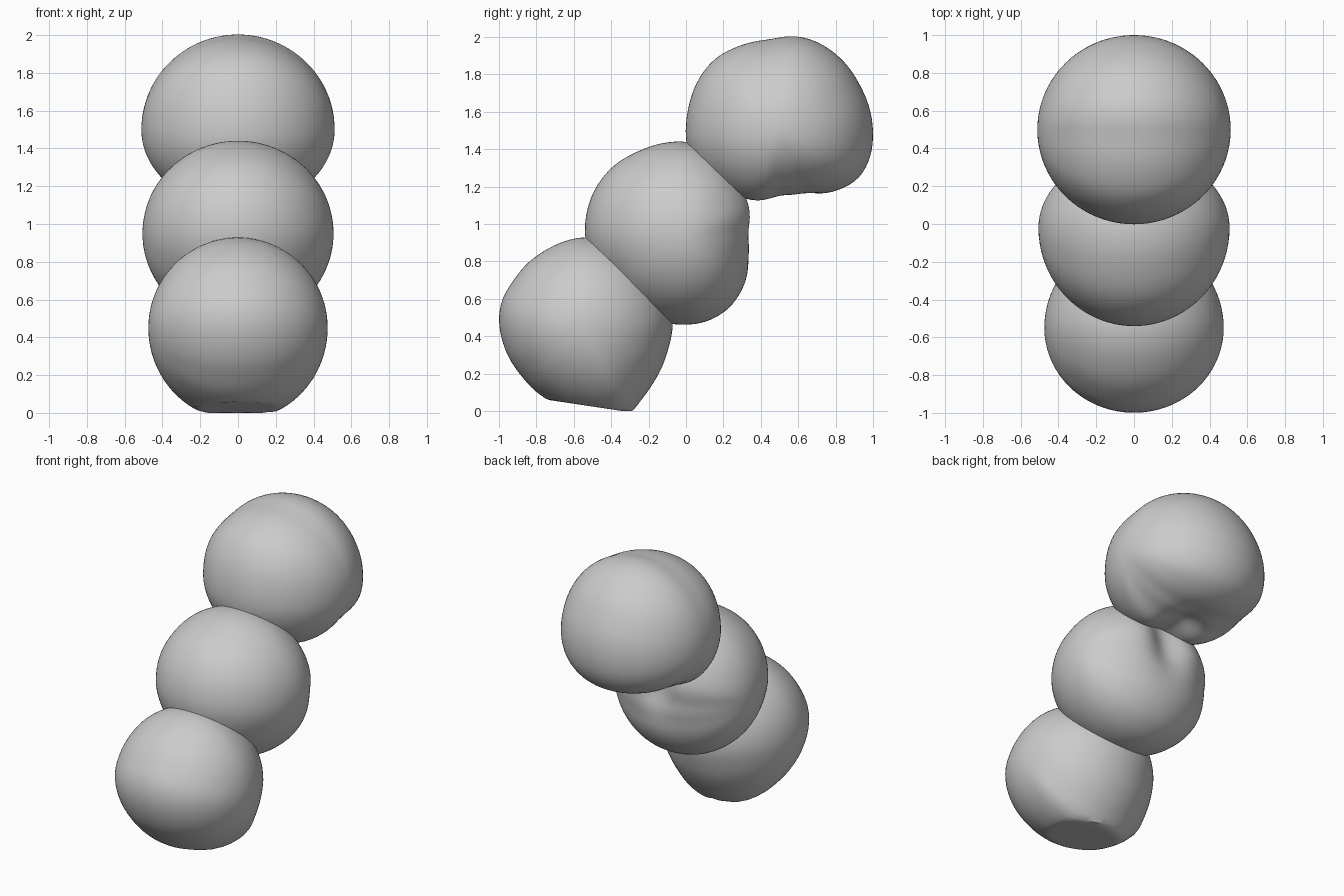
import bpy
import bmesh
import math

if "Cube" in bpy.data.objects:
    bpy.data.objects.remove(bpy.data.objects["Cube"])


def radius_function(points, cy, cz):
    """Smoothed polar radius of a side profile (y, z) about its centre."""
    polar = sorted((math.atan2(z - cz, y - cy), math.hypot(y - cy, z - cz)) for y, z in points)
    full = 2 * math.pi
    ring = [(polar[-1][0] - full, polar[-1][1])] + polar + [(polar[0][0] + full, polar[0][1])]

    def linear(a):
        a = (a + math.pi) % full - math.pi
        for (a0, r0), (a1, r1) in zip(ring, ring[1:]):
            if a0 <= a <= a1:
                return r0 + (r1 - r0) * (a - a0) / max(a1 - a0, 1e-6)
        return ring[-1][1]

    return lambda a: sum(linear(a + k * 0.045) for k in (-2, -1, 0, 1, 2)) / 5


def blob(name, centre, half_width, points, adjust):
    cy, cz = centre
    radius = radius_function(points, cy, cz)
    bm = bmesh.new()
    bmesh.ops.create_icosphere(bm, subdivisions=5, radius=1)
    for v in bm.verts:
        r = radius(math.atan2(v.co.z, v.co.y))
        v.co = (v.co.x * half_width, cy + v.co.y * r, cz + v.co.z * r)
        adjust(v.co)
    mesh = bpy.data.meshes.new(name)
    bm.to_mesh(mesh)
    bm.free()
    obj = bpy.data.objects.new(name, mesh)
    bpy.context.collection.objects.link(obj)
    return obj


def hollow(co):
    """Falloff of the hollow under the upper joint."""
    return math.exp(-(co.x / 0.13) ** 2 - ((co.y - 0.38) / 0.22) ** 2 - ((co.z - 1.1) / 0.2) ** 2)


def dent_upper(co):
    co.z += 0.11 * hollow(co)


def dent_middle(co):
    co.y -= 0.09 * hollow(co)


def flatten_foot(co):
    co.z = max(co.z, 0, -0.15 * (co.y + 0.34))


# Upper ball
upper = blob("upper_ball", (0.5, 1.5), 0.512, [
    (0, 1.44), (0, 1.52), (0.015, 1.63), (0.06, 1.76), (0.15, 1.88), (0.28, 1.95),
    (0.45, 1.985), (0.56, 2.005), (0.66, 1.99), (0.8, 1.91), (0.93, 1.74), (0.99, 1.58),
    (1.0, 1.47), (0.98, 1.34), (0.92, 1.24), (0.8, 1.175), (0.65, 1.15), (0.5, 1.12),
    (0.38, 1.08), (0.22, 1.13), (0.08, 1.25)], dent_upper)

# Middle ball
middle = blob("body", (-0.02, 0.95), 0.506, [
    (-0.54, 0.93), (-0.54, 1.0), (-0.5, 1.16), (-0.4, 1.3), (-0.25, 1.39), (0, 1.44),
    (0.2, 1.36), (0.31, 1.24), (0.38, 1.08), (0.36, 0.95), (0.34, 0.8), (0.31, 0.67),
    (0.22, 0.54), (0.1, 0.475), (-0.07, 0.465), (-0.28, 0.54), (-0.44, 0.7)], dent_middle)

# Lower ball with flattened foot
lower = blob("lower_ball", (-0.55, 0.45), 0.475, [
    (-0.54, 0.93), (-0.75, 0.86), (-0.92, 0.7), (-0.985, 0.59), (-1.0, 0.5), (-0.97, 0.34),
    (-0.88, 0.19), (-0.72, 0.05), (-0.55, -0.02), (-0.31, -0.03), (-0.25, 0.05),
    (-0.17, 0.16), (-0.1, 0.32), (-0.07, 0.47), (-0.14, 0.7), (-0.32, 0.87)], flatten_foot)

# Fuse the three balls
bpy.context.view_layer.objects.active = middle
middle.select_set(True)
for part in (upper, lower):
    mod = middle.modifiers.new("fuse", "BOOLEAN")
    mod.operation = "UNION"
    mod.solver = "EXACT"
    mod.object = part
    bpy.ops.object.modifier_apply(modifier=mod.name)
    bpy.data.objects.remove(part)
bpy.ops.object.shade_smooth_by_angle(angle=math.radians(40))
